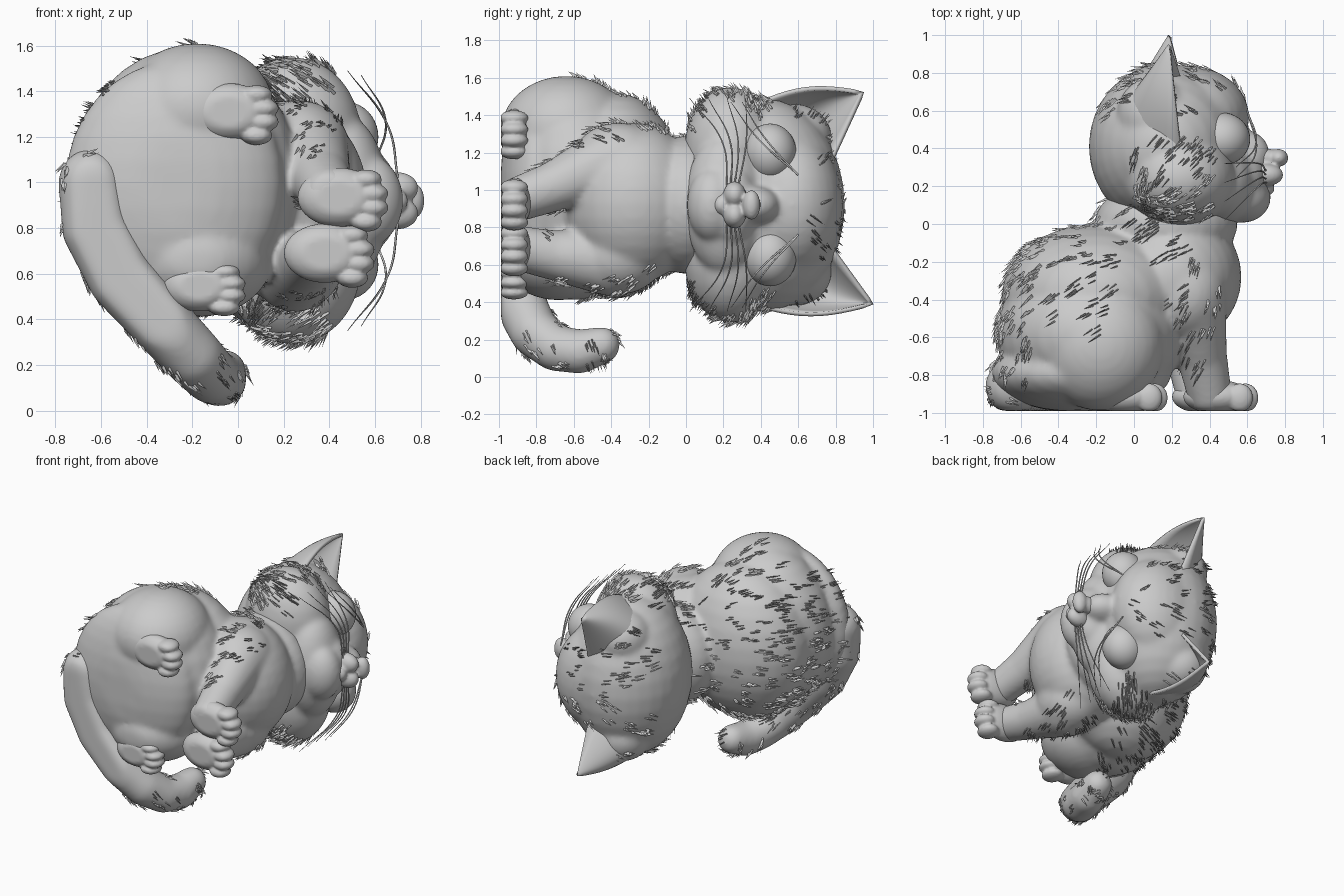
import bpy, bmesh, math, random
from mathutils import Vector, Matrix

random.seed(4)
if "Cube" in bpy.data.objects:
    bpy.data.objects.remove(bpy.data.objects["Cube"])

MID = 0.92      # side-to-side middle of the head
FLOOR = -0.99   # plane the paws rest on

grey = bpy.data.materials.new("soft_grey")
grey.use_nodes = True
colour = (0.6, 0.6, 0.6, 1)
grey.diffuse_color = colour
grey.node_tree.nodes["Principled BSDF"].inputs["Base Color"].default_value = colour


def make(name, bm, smooth=True):
    me = bpy.data.meshes.new(name)
    bmesh.ops.recalc_face_normals(bm, faces=bm.faces)
    bm.to_mesh(me)
    bm.free()
    me.materials.append(grey)
    for p in me.polygons:
        p.use_smooth = smooth
    ob = bpy.data.objects.new(name, me)
    bpy.context.collection.objects.link(ob)
    return ob


def ball(bm, centre, radii, seg=32):
    """Ellipsoid flattened where it meets the floor plane."""
    m = Matrix.Translation(centre) @ Matrix.Diagonal((*radii, 1))
    new = bmesh.ops.create_uvsphere(bm, u_segments=seg, v_segments=seg // 2, radius=1, matrix=m)
    for v in new["verts"]:
        v.co.y = max(v.co.y, FLOOR)


def limb(bm, path, steps=7):
    """Chain of balls along a path of (point, radius)."""
    for (a, ra), (b, rb) in zip(path, path[1:]):
        for i in range(steps + 1):
            t = i / steps
            r = ra + (rb - ra) * t
            ball(bm, Vector(a).lerp(Vector(b), t), (r, r, r), 20)


def fuse(name, bm, voxel=0.016, rounds=12):
    """Blend overlapping balls into one smooth skin."""
    ob = make(name, bm)
    mod = ob.modifiers.new("Remesh", "REMESH")
    mod.mode = "VOXEL"
    mod.voxel_size = voxel
    mod.use_smooth_shade = True
    mod = ob.modifiers.new("Smooth", "SMOOTH")
    mod.factor = 0.5
    mod.iterations = rounds
    dg = bpy.context.evaluated_depsgraph_get()
    me = bpy.data.meshes.new_from_object(ob.evaluated_get(dg))
    ob.modifiers.clear()
    ob.data = me
    return ob


# Torso with haunches and shoulders
bm = bmesh.new()
ball(bm, (-0.23, -0.58, 1.0), (0.5, 0.41, 0.59))
ball(bm, (-0.28, -0.79, 0.99), (0.48, 0.21, 0.54))
ball(bm, (-0.2, -0.38, 0.97), (0.5, 0.38, 0.55))
ball(bm, (0.2, -0.28, 0.93), (0.37, 0.37, 0.43))
ball(bm, (0.17, 0.0, MID), (0.38, 0.24, 0.37))
ball(bm, (-0.18, -0.64, 1.32), (0.34, 0.35, 0.29))
ball(bm, (-0.18, -0.68, 0.66), (0.33, 0.32, 0.25))
ball(bm, (0.27, -0.36, 1.15), (0.22, 0.25, 0.21))
ball(bm, (0.25, -0.36, 0.66), (0.22, 0.25, 0.22))
# Front legs
limb(bm, [((0.3, -0.4, 1.15), 0.19), ((0.36, -0.7, 1.02), 0.135), ((0.4, -0.9, 0.95), 0.12)])
limb(bm, [((0.25, -0.4, 0.62), 0.19), ((0.3, -0.7, 0.65), 0.135), ((0.34, -0.9, 0.69), 0.12)])
torso = fuse("torso", bm, rounds=14)

# Tail wrapping round the side and curling at the tip
bm = bmesh.new()
limb(bm, [((-0.64, -0.86, 1.0), 0.15), ((-0.62, -0.87, 0.8), 0.155), ((-0.51, -0.88, 0.58), 0.15),
          ((-0.33, -0.88, 0.38), 0.14), ((-0.2, -0.81, 0.24), 0.135), ((-0.12, -0.7, 0.155), 0.125),
          ((-0.08, -0.57, 0.135), 0.12), ((-0.06, -0.45, 0.17), 0.1)])
tail = fuse("tail", bm, rounds=20)

# Paws: pad length runs along x, rounded toes fan across the front
PAWS = {"front_right": (0.46, 0.935, 0.18, 0.13), "front_left": (0.4, 0.69, 0.18, 0.13),
        "hind_right": (-0.02, 1.31, 0.18, 0.125), "hind_left": (-0.15, 0.545, 0.16, 0.11)}
for name, (x, z, length, half) in PAWS.items():
    bm = bmesh.new()
    ball(bm, (x - 0.02, -0.915, z), (length, 0.09, half))
    for k in (-1.5, -0.5, 0.5, 1.5):
        ball(bm, (x + length * (0.8 - 0.16 * abs(k)), -0.92, z - 0.015 + k * half * 0.48),
             (0.07, 0.077, half * 0.33), 24)
    fuse(name + "_paw", bm, 0.009, 4)

# Head with jaw, cheeks, bridge and ear roots
bm = bmesh.new()
ball(bm, (0.17, 0.41, MID), (0.41, 0.44, 0.57))
ball(bm, (0.28, 0.57, MID), (0.33, 0.27, 0.38))
ball(bm, (0.46, 0.21, MID), (0.2, 0.22, 0.38))
ball(bm, (0.57, 0.14, MID), (0.155, 0.135, 0.2))
ball(bm, (0.57, 0.24, MID), (0.14, 0.14, 0.22))
ball(bm, (0.58, 0.37, MID), (0.14, 0.13, 0.1))
for s in (-1, 1):
    ball(bm, (0.24, 0.24, MID + s * 0.29), (0.3, 0.25, 0.34))
    ball(bm, (0.1, 0.58, MID + s * 0.36), (0.19, 0.2, 0.18))
head = fuse("head", bm)

# Nose and muzzle pads
bm = bmesh.new()
ball(bm, (0.69, 0.35, MID), (0.1, 0.05, 0.06))
ball(bm, (0.765, 0.35, MID), (0.052, 0.047, 0.08))
for s in (-1, 1):
    ball(bm, (0.7, 0.26, MID + s * 0.055), (0.09, 0.06, 0.07))
ball(bm, (0.67, 0.19, MID), (0.075, 0.05, 0.06))
fuse("nose_and_muzzle", bm, 0.009, 5)

for side, s in (("right", 1), ("left", -1)):
    bm = bmesh.new()
    ball(bm, (0.465, 0.45, MID + s * 0.28), (0.15, 0.14, 0.155), 40)
    make(side + "_eye", bm)

    # Ear: a curved scoop narrowing to a point, open to the front
    tip = Vector((0.19, 0.945 if s > 0 else 0.995, s * (0.6 if s > 0 else 0.53)))
    outer, inner = Vector((0.25, 0.36, s * 0.53)), Vector((0.25, 0.77, s * 0.22))
    bm, rows, n = bmesh.new(), [], 16
    for j in range(13):
        t = j / 12
        row = []
        for i in range(n + 1):
            u = i / n
            p = outer.lerp(inner, u)
            p.x -= 0.29 * math.sin(math.pi * u) ** 0.8
            p += Vector((0, 0.16, s * 0.16)) * math.sin(math.pi * u) * 0.3
            p = p.lerp(tip, t)
            p += Vector((0, -0.01, s * 0.055)) * math.sin(math.pi * t) * (1 - u)
            row.append(bm.verts.new(p + Vector((0, 0, MID))))
        rows.append(row)
    for a, b in zip(rows, rows[1:]):
        for i in range(n):
            bm.faces.new((a[i], a[i + 1], b[i + 1], b[i]))
    bmesh.ops.remove_doubles(bm, verts=bm.verts, dist=0.0005)
    ear = make(side + "_ear", bm)
    mod = ear.modifiers.new("Thickness", "SOLIDIFY")
    mod.thickness = 0.022
    mod.offset = 0

    # Whiskers on cheek and brow
    cu = bpy.data.curves.new(side + "_whiskers", "CURVE")
    cu.dimensions = "3D"
    cu.bevel_depth = 0.005
    cu.bevel_resolution = 1
    cu.materials.append(grey)
    strands = [((0.7, 0.22 + 0.02 * k, 0.1), (0.66, 0.2 + 0.04 * k, 0.32),
                (0.48, 0.02 + 0.1 * k, 0.57)) for k in range(4)]
    strands += [((0.6, 0.6, 0.16), (0.645, 0.42 - 0.04 * k, 0.36),
                 (0.54, 0.3 - 0.06 * k, 0.55)) for k in range(2)]
    for points in strands:
        sp = cu.splines.new("BEZIER")
        sp.bezier_points.add(2)
        for bp, (x, y, z), r in zip(sp.bezier_points, points, (1, 0.9, 0.3)):
            bp.co = (x, y, MID + s * z)
            bp.radius = r
            bp.handle_left_type = bp.handle_right_type = "AUTO"
    bpy.context.collection.objects.link(bpy.data.objects.new(side + "_whiskers", cu))


def fur(name, skin, tufts, allowed, flow, size=0.055):
    """Tufts of slender spikes lying along the skin."""
    bm = bmesh.new()
    faces = [p for p in skin.data.polygons if allowed(p.center, p.normal)]
    for face in random.choices(faces, k=tufts):
        nrm = face.normal
        d = Vector(flow(face.center))
        d = (d - nrm * d.dot(nrm)).normalized()
        side = nrm.cross(d)
        for _ in range(4):
            root = face.center + side * random.uniform(-0.025, 0.025) + d * random.uniform(-0.03, 0.03)
            length = size * random.uniform(0.7, 1.4)
            base = [bm.verts.new(root + side * a + nrm * b)
                    for a, b in ((-0.005, -0.004), (0.005, -0.004), (0, 0.008))]
            end = bm.verts.new(root + d * length + nrm * length * random.uniform(0.2, 0.45))
            bm.faces.new(base)
            for i in range(3):
                bm.faces.new((base[i], base[(i + 1) % 3], end))
    make(name, bm, False)


def outward(c):
    return 1 if c.z > MID else -1


# Fur on back and flanks, legs, head and tail
fur("back_fur", torso, 240, lambda c, n: c.y > -0.6 and n.x < 0.3 and n.y > -0.2,
    lambda c: (-0.8, -0.6, 0.1))
fur("leg_fur", torso, 40, lambda c, n: c.x > 0.2 and -0.8 < c.y < -0.1 and abs(n.z) > 0.6,
    lambda c: (-0.4, -0.8, 0))
fur("cheek_fur", head, 150, lambda c, n: abs(c.z - MID) > 0.4 and c.y < 0.45 and 0 < c.x < 0.42,
    lambda c: (-0.5, -0.5, 0.6 * outward(c)), 0.062)
fur("crown_fur", head, 60, lambda c, n: c.y > 0.55 and n.y > 0.4, lambda c: (-0.9, 0.2, 0.3 * outward(c)))
fur("tail_fur", tail, 60, lambda c, n: c.y > -0.95 and (n.x < 0 or c.z < 0.3) and c.z > 0.06,
    lambda c: (0.6, 0.2, -0.6), 0.045)
fur("rump_fur", torso, 30, lambda c, n: c.x < -0.5 and c.y < -0.5 and n.y > -0.3, lambda c: (-0.3, -0.9, 0))
